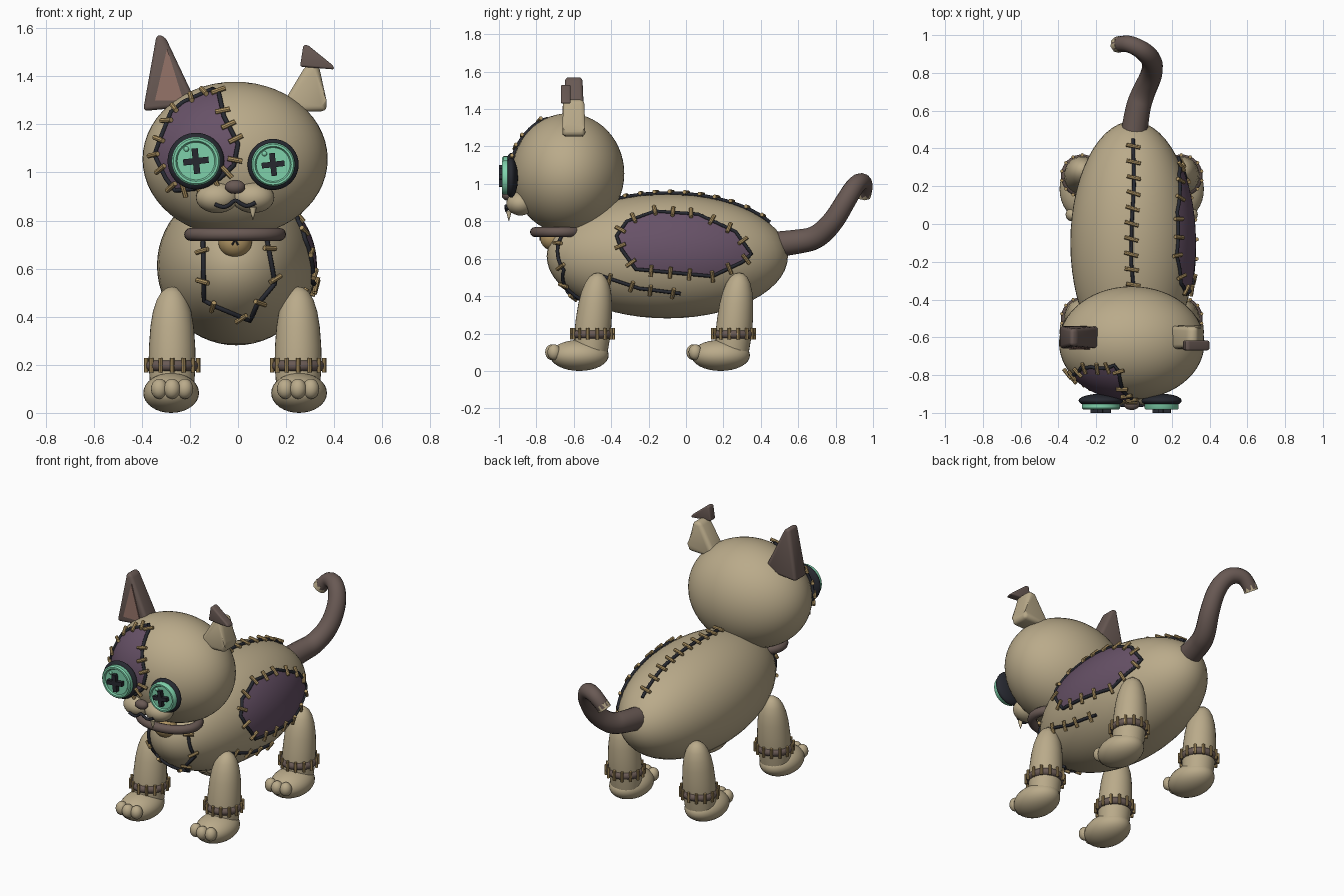
import bpy, bmesh, math
from mathutils import Vector, Matrix

if "Cube" in bpy.data.objects:
    bpy.data.objects.remove(bpy.data.objects["Cube"])

def mat(name, r, g, b):
    m = bpy.data.materials.new(name)
    m.diffuse_color = (r, g, b, 1)
    m.use_nodes = True
    m.node_tree.nodes["Principled BSDF"].inputs["Base Color"].default_value = m.diffuse_color
    return m

TAN = mat("tan cloth", .49, .405, .255)
BROWN = mat("dark brown cloth", .14, .10, .088)
PURPLE = mat("purple cloth", .135, .083, .135)
BLACK = mat("black thread", .02, .022, .03)
GOLD = mat("gold thread", .45, .31, .13)
MINT = mat("mint button", .21, .64, .41)
PINK = mat("dusty pink", .29, .165, .135)
CREAM = mat("cream", .62, .52, .33)
MX = -.012                                   # mirror plane of the toy

def finish(name, bm, m, angle=40):
    bmesh.ops.recalc_face_normals(bm, faces=bm.faces)
    me = bpy.data.meshes.new(name)
    bm.to_mesh(me)
    bm.free()
    me.materials.append(m)
    o = bpy.data.objects.new(name, me)
    bpy.context.collection.objects.link(o)
    bpy.ops.object.select_all(action='DESELECT')
    o.select_set(True)
    bpy.context.view_layer.objects.active = o
    bpy.ops.object.shade_smooth_by_angle(angle=math.radians(angle))
    return o

def ball(name, c, r, m, seg=32):
    bm = bmesh.new()
    bmesh.ops.create_uvsphere(bm, u_segments=seg, v_segments=seg // 2, radius=1,
                              matrix=Matrix.Translation(c) @ Matrix.Diagonal((*r, 1)))
    return finish(name, bm, m, 60)

def lathe(name, prof, mx, m, seg=32, shear=0):
    bm = bmesh.new()
    vs = [bm.verts.new((r, 0, h)) for r, h in prof]
    es = [bm.edges.new(e) for e in zip(vs, vs[1:])]
    bmesh.ops.spin(bm, geom=vs + es, cent=(0, 0, 0), axis=(0, 0, 1), angle=math.tau, steps=seg)
    bmesh.ops.remove_doubles(bm, verts=bm.verts, dist=1e-5)
    for v in bm.verts:
        v.co.y += v.co.z * shear
    bm.transform(mx)
    return finish(name, bm, m)

def ring(name, c, rx, ry, minor, m):
    bm = bmesh.new()
    n, k = 40, 12
    g = [[bm.verts.new((c[0] + math.cos(a) * (rx + minor * math.cos(b)),
                        c[1] + math.sin(a) * (ry + minor * math.cos(b)), c[2] + minor * math.sin(b)))
          for b in [math.tau * j / k for j in range(k)]] for a in [math.tau * i / n for i in range(n)]]
    for i in range(n):
        for j in range(k):
            bm.faces.new((g[i - 1][j - 1], g[i][j - 1], g[i][j], g[i - 1][j]))
    return finish(name, bm, m, 60)

def tube(name, pts, radius, m, radii=None, closed=False, smooth=False):
    cu = bpy.data.curves.new(name, 'CURVE')
    cu.dimensions = '3D'
    cu.bevel_depth, cu.bevel_resolution, cu.use_fill_caps = radius, (5 if smooth else 2), True
    sp = cu.splines.new('NURBS' if smooth else 'POLY')
    sp.points.add(len(pts) - 1)
    for i, p in enumerate(pts):
        sp.points[i].co = (*p, 1)
        sp.points[i].radius = radii[i] if radii else 1
    sp.use_cyclic_u = closed
    if smooth:
        sp.use_endpoint_u, sp.order_u, sp.resolution_u = True, 3, 8
    o = bpy.data.objects.new(name, cu)
    me = bpy.data.meshes.new_from_object(o)
    bpy.data.objects.remove(o)
    bm = bmesh.new()
    bm.from_mesh(me)
    return finish(name, bm, m, 50)

def rod(bm, p, d, length, r):
    q = Vector((0, 0, 1)).rotation_difference(d).to_matrix().to_4x4()
    bmesh.ops.create_cone(bm, cap_ends=True, segments=8, radius1=r, radius2=r, depth=length,
                          matrix=Matrix.Translation(p) @ q)

# Ellipsoid surfaces that patches and seams are laid on
HEAD = (Vector((MX, -.63, 1.055)), Vector((.385, .30, .322)))
BODY = (Vector((MX + .005, -.10, .613)), Vector((.33, .645, .332)))

def project(surf, axis, sign, a, b, lift):
    C, R = surf
    p = Vector((0, 0, 0))
    i, j = [k for k in range(3) if k != axis]
    p[i], p[j] = a, b
    s = 1 - ((a - C[i]) / R[i]) ** 2 - ((b - C[j]) / R[j]) ** 2
    p[axis] = C[axis] + sign * R[axis] * math.sqrt(max(s, 0))
    n = Vector([(p[k] - C[k]) / R[k] ** 2 for k in range(3)]).normalized()
    return p + n * lift, n

def resample(pts, closed, step=.02):
    out, ends = [], pts[1:] + (pts[:1] if closed else [])
    for p, q in zip(pts, ends):
        n = max(1, round(math.dist(p, q) / step))
        out += [(p[0] + (q[0] - p[0]) * t / n, p[1] + (q[1] - p[1]) * t / n) for t in range(n)]
    return out if closed else out + [pts[-1]]

def seam(name, surf, axis, sign, pts, count, closed=False, length=.062, tilt=0):
    pn = [project(surf, axis, sign, *p, .006) for p in resample(pts, closed)]
    tube(name + "_seam", [p for p, n in pn], .0095, BLACK, closed=closed)
    bm, N = bmesh.new(), len(pn)
    for k in range(count):
        i = int((k + .5) * N / count)
        p, n = pn[i]
        t = pn[(i + 1) % N][0] - pn[i - 1][0]
        d = n.cross(t).normalized() + t.normalized() * tilt
        rod(bm, p + n * .008, d.normalized(), length, .0105)
    finish(name + "_stitches", bm, GOLD)

def patch(name, surf, axis, sign, pts, count):
    edge, rings = resample(pts, True), 8
    c = [sum(p[k] for p in edge) / len(edge) for k in (0, 1)]
    bm = bmesh.new()
    rows = [[bm.verts.new(project(surf, axis, sign, *[c[k] + (p[k] - c[k]) * r / rings for k in (0, 1)], .005)[0])
             for p in edge] for r in range(1, rings + 1)]
    mid = bm.verts.new(project(surf, axis, sign, *c, .005)[0])
    for i in range(len(edge)):
        bm.faces.new((mid, rows[0][i - 1], rows[0][i]))
        for a, b in zip(rows, rows[1:]):
            bm.faces.new((a[i - 1], b[i - 1], b[i], a[i]))
    finish(name, bm, PURPLE, 60)
    seam(name, surf, axis, sign, pts, count, True)

def prism(name, pts, yc, h, m, taper=0, bevel=0, back=None):
    bm = bmesh.new()
    hs = [h - taper * (z - 1.26) for x, z in pts]
    f = [bm.verts.new((x, yc - k, z)) for (x, z), k in zip(pts, hs)]
    b = [bm.verts.new((x, yc + (k if back is None else back), z)) for (x, z), k in zip(pts, hs)]
    bm.faces.new(f)
    bm.faces.new(b[::-1])
    for i in range(len(pts)):
        bm.faces.new((f[i - 1], f[i], b[i], b[i - 1]))
    if bevel:
        bmesh.ops.bevel(bm, geom=bm.edges[:], offset=bevel, segments=3, profile=.5, affect='EDGES', clamp_overlap=True)
    return finish(name, bm, m, 35)

# Body and head with their patches and seams
ball("body", *BODY, TAN, 56)
ball("head", *HEAD, TAN, 56)
patch("side_patch", BODY, 0, 1, [(-.37, .72), (-.315, .797), (-.166, .85), (.064, .834), (.262, .743),
      (.348, .626), (.30, .583), (.139, .508), (-.267, .545), (-.342, .647)], 16)
patch("face_patch", HEAD, 1, -1, [(-.275, 1.247), (-.225, 1.288), (-.104, 1.342), (-.08, 1.33), (-.058, 1.23),
      (0, 1.118), (-.017, 1.03), (-.075, .977), (-.18, .935), (-.258, .927), (-.296, .977), (-.342, 1.072), (-.32, 1.135)], 17)
seam("chest", BODY, 1, -1, [(-.142, .71), (-.138, .47), (-.1, .45), (.05, .387), (.075, .45), (.15, .54), (.117, .72)], 7)
seam("belly", BODY, 0, 1, [(-.444, .508), (-.25, .444), (-.03, .417)], 4)
seam("spine", BODY, 2, 1, [(.0, -.36), (-.015, -.2), (-.012, 0), (0, .2), (-.005, .445)], 10, length=.075, tilt=.25)

# Legs, cuffs, paws and toes
for side, sx in (("left", -1), ("right", 1)):
    for end, y in (("front", -.50), ("rear", .255)):
        n, x = f"{end}_{side}_", MX + sx * .262
        lathe(n + "leg", [(0, -.1), (.09, -.1), (.098, 0), (.096, .08), (.09, .16), (.08, .22),
                          (.064, .27), (.045, .302), (.022, .32), (0, .325)],
              Matrix.Translation((x, y, .2)), TAN, shear=.09)
        ring(n + "cuff", (x, y, .196), .09, .09, .023, BROWN)
        bm = bmesh.new()
        for k in range(14):
            a = math.tau * (k + .5) / 14
            rod(bm, Vector((x + .111 * math.cos(a), y + .111 * math.sin(a), .198)), Vector((0, 0, 1)), .062, .009)
        finish(n + "cuff_stitches", bm, GOLD)
        ball(n + "paw", (x - sx * -.004, y - .07, .083), (.116, .157, .083), TAN)
        for k in (-1, 0, 1):
            ball(n + "toe", (x + k * .053, y - .217 + abs(k) * .012, .1), (.035, .036, .042), TAN, 20)

# Collar and bell
ring("collar", (MX, -.672, .742), .185, .135, .027, BROWN)
ball("bell", (MX, -.715, .713), (.07, .065, .068), GOLD)
for k, a in enumerate((0, 60, 120)):
    bm = bmesh.new()
    t = math.radians(a)
    rod(bm, Vector((MX, -.779, .72)), Vector((math.cos(t), 0, math.sin(t))), .05, .004)
    finish("bell_slit", bm, BLACK)

# Button eyes
for n, x, z, s in (("left", -.175, 1.047, 1), ("right", .146, 1.033, .9)):
    ball(n + "_eye_pad", (x, -.935, z), (.118 * s, .036, .118 * s), BLACK, 40)
    to_front = Matrix.Translation((x, -.937, z)) @ Matrix.Rotation(math.pi / 2, 4, 'X')
    lathe(n + "_eye_button", [(0, .037), (.078 * s, .037), (.084 * s, .046), (.094 * s, .046), (.101 * s, .038), (.101 * s, 0)],
          to_front, MINT, 40)
    for k in range(2):
        bm = bmesh.new()
        bmesh.ops.create_cube(bm, size=1, matrix=Matrix.Translation((x, -.983, z)) @
                              Matrix.Rotation(math.radians(90 * k - 6), 4, 'Y') @ Matrix.Diagonal((.106 * s, .034, .026 * s, 1)))
        finish(n + "_eye_thread", bm, BLACK)
    ball(n + "_eye_bead", (x - .04 * s, -.976, z + .05 * s), (.011, .008, .011), MINT, 12)

# Muzzle, nose, mouth and fang
for sx in (-1, 1):
    ball("muzzle_cheek", (MX + sx * .075, -.885, .895), (.088, .075, .064), TAN)
ball("nose", (MX, -.955, .94), (.042, .03, .029), BROWN)
tube("mouth", [(MX + sx, -.962 + abs(sx) * .05, z) for sx, z in
               ((-.085, .868), (-.055, .853), (-.025, .862), (0, .888), (.025, .868), (.055, .856), (.085, .875))],
     .0085, BLACK, smooth=True)
lathe("fang", [(0, -.056), (.008, -.03), (.015, 0), (0, .004)], Matrix.Translation((.062, -.947, .855)), CREAM, 16)

# Upright ear with pink lining, and folded ear
prism("left_ear", [(-.395, 1.255), (-.185, 1.275), (-.185, 1.315), (-.303, 1.565), (-.338, 1.575)],
      -.6, .06, BROWN, .045, .018)
prism("left_ear_lining", [(-.345, 1.30), (-.228, 1.30), (-.295, 1.515)], -.6, .066, PINK, .045, back=0)
prism("right_ear", [(.195, 1.25), (.37, 1.255), (.368, 1.30), (.335, 1.45), (.285, 1.45), (.195, 1.30)],
      -.6, .062, TAN, .03, .022)
prism("right_ear_flap", [(.258, 1.44), (.402, 1.428), (.395, 1.445), (.29, 1.53), (.272, 1.53)], -.643, .026, BROWN, 0, .01)

# Curled tail with tan tip
path = [(0, .47, .675), (.015, .60, .69), (.05, .70, .71), (.095, .79, .80), (.10, .86, .92),
        (.06, .91, 1.0), (.0, .945, 1.015), (-.05, .958, .99), (-.085, .95, .945)]
tube("tail", path, .07, BROWN, [1.0, .95, .88, .82, .77, .72, .66, .62, .58], smooth=True)
tube("tail_tip", [(-.07, .953, .966), (-.09, .948, .937)], .043, TAN, smooth=False)
